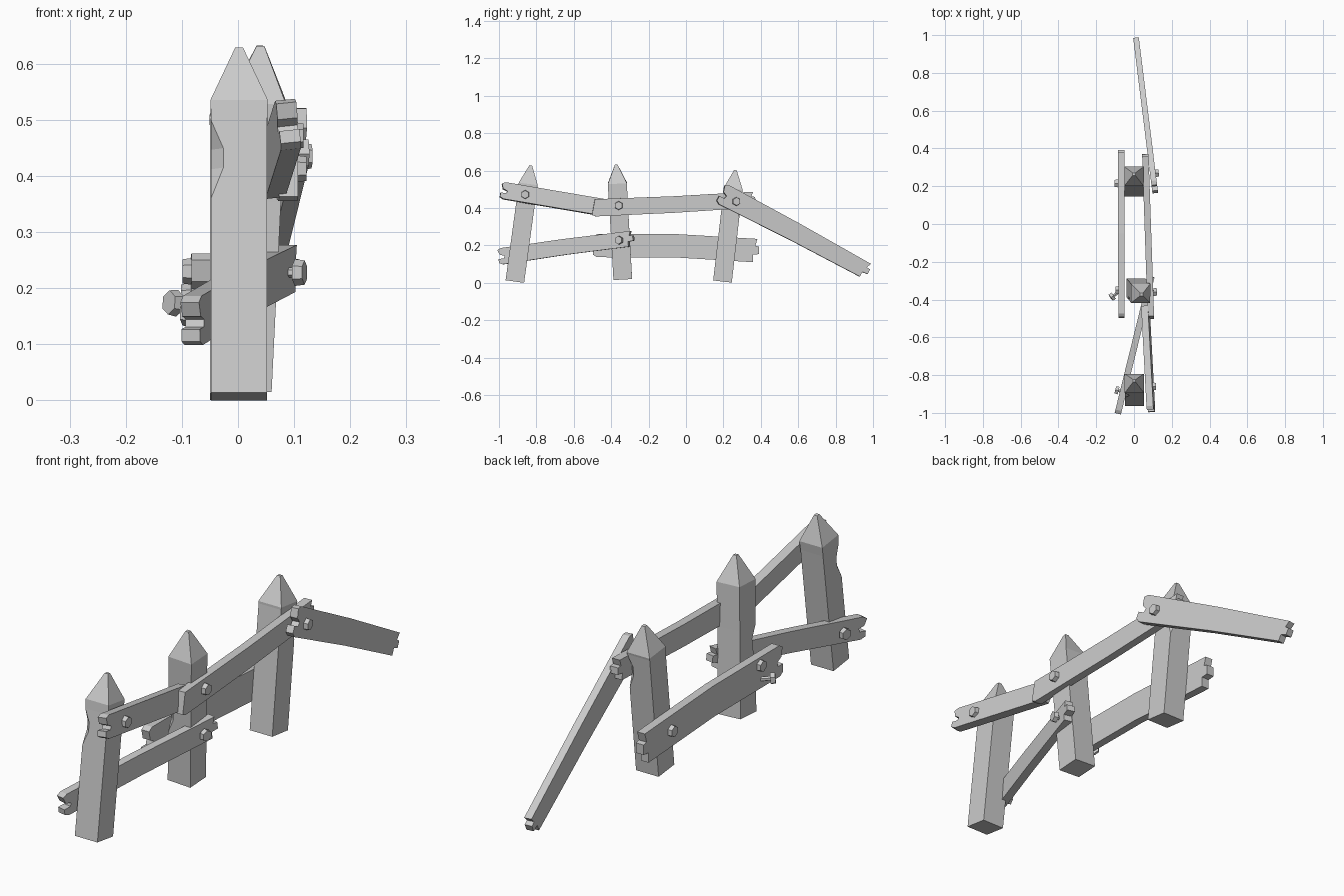
import bpy, bmesh
from math import radians
from mathutils import Vector, Matrix

cube = bpy.data.objects.get("Cube")
if cube:
    bpy.data.objects.remove(cube)

grey = bpy.data.materials.new("weathered grey")
grey.use_nodes = True
GREY = (0.6, 0.6, 0.6, 1)
grey.diffuse_color = GREY
grey.node_tree.nodes["Principled BSDF"].inputs["Base Color"].default_value = GREY


def finish(name, bm):
    bmesh.ops.recalc_face_normals(bm, faces=bm.faces)
    mesh = bpy.data.meshes.new(name)
    bm.to_mesh(mesh)
    bm.free()
    mesh.materials.append(grey)
    obj = bpy.data.objects.new(name, mesh)
    bpy.context.collection.objects.link(obj)
    return obj


def post(name, foot, tip, chip_corner, chip_z):
    """Leaning square post with a blunt point and one chipped corner."""
    foot, tip = Vector(foot), Vector(tip)
    axis = tip - foot
    height = axis.length
    levels = [(0, .05, 0), (chip_z - .07, .05, 0), (chip_z - .015, .05, .022),
              (chip_z + .02, .05, .022), (chip_z + .07, .05, 0),
              (height - .1, .051, 0), (height, .007, 0)]
    bm = bmesh.new()
    rings = []
    for z, r, chip in levels:
        ring = []
        for i, (sx, sy) in enumerate([(-1, -1), (1, -1), (1, 1), (-1, 1)]):
            if i == chip_corner:
                # the chipped corner is kept as two points so the cut is a facet
                a, b = (sx * (r - chip), sy * r), (sx * r, sy * (r - chip))
                pair = (b, a) if sx == sy else (a, b)
                ring += [bm.verts.new((*p, z)) for p in pair]
            else:
                ring.append(bm.verts.new((sx * r, sy * r, z)))
        rings.append(ring)
    for low, high in zip(rings, rings[1:]):
        for i in range(5):
            j = (i + 1) % 5
            bm.faces.new((low[i], low[j], high[j], high[i]))
    bm.faces.new(rings[0])
    bm.faces.new(rings[-1])
    bmesh.ops.remove_doubles(bm, verts=bm.verts, dist=.0005)
    # Lean the post without spinning it
    rot = Vector((0, 0, 1)).rotation_difference(axis).to_matrix().to_4x4()
    bm.transform(Matrix.Translation(foot) @ rot)
    return finish(name, bm)


def rail(name, start, end, h0, h1, thick, bow=0, roll=0, broken=(1, 1)):
    """Plank between two points, bowed in the middle, with splintered ends."""
    start, end = Vector(start), Vector(end)
    along = (end - start).normalized()
    side = along.cross(Vector((0, 0, 1))).normalized()
    side = Matrix.Rotation(radians(roll), 3, along) @ side
    up = side.cross(along)
    length = (end - start).length
    a, b = h0 / 2, h1 / 2
    m = (a + b) / 2
    outline = [(0, -a * .8), (.02, -a), (length / 2, bow - m), (length - .03, -b)]
    if broken[1]:
        outline += [(length - .03, -b * .35), (length, -b * .3),
                    (length, b * .35), (length - .02, b * .4)]
    outline += [(length - .01, b), (length / 2, bow + m), (.02, a)]
    if broken[0]:
        outline += [(0, a * .8), (.01, a * .2), (.035, 0), (.03, -a * .3),
                    (0, -a * .3)]
    bm = bmesh.new()
    face = bm.faces.new([bm.verts.new(start + along * u + up * v - side * thick / 2)
                         for u, v in outline])
    grown = bmesh.ops.extrude_face_region(bm, geom=[face])["geom"]
    bmesh.ops.translate(bm, vec=side * thick,
                        verts=[g for g in grown if isinstance(g, bmesh.types.BMVert)])
    return finish(name, bm)


def bolt(name, centre, direction, radius=.024, shank=.03):
    """Hexagonal head on a short shank."""
    bm = bmesh.new()
    for r, depth, shift in ((radius, .018, 0), (radius * .4, shank, -shank / 2)):
        bmesh.ops.create_cone(bm, cap_ends=True, segments=6, radius1=r, radius2=r * .9,
                              depth=depth, matrix=Matrix.Translation((0, 0, shift)))
    rot = Vector(direction).to_track_quat('Z', 'Y').to_matrix().to_4x4()
    bm.transform(Matrix.Translation(centre) @ rot)
    return finish(name, bm)


# Posts
post("front_post", (.002, -.915, .007), (.002, -.83, .628), 0, .42)
post("middle_post", (.01, -.338, .02), (.04, -.373, .632), 0, .27)
post("back_post", (0, .195, .007), (0, .264, .602), 2, .42)

# Rails
rail("upper_front_rail", (.09, -.99, .495), (.06, -.43, .4), .09, .09, .036, roll=-6,
     broken=(1, 0))
rail("upper_middle_rail", (.09, -.505, .4), (.06, .37, .445), .092, .085, .034,
     bow=-.004, broken=(0, 1))
rail("lower_front_rail", (-.085, -1, .14), (.092, -.28, .238), .088, .082, .034, bow=.004)
rail("lower_back_rail", (-.066, -.495, .2), (-.068, .39, .172), .125, .125, .034, bow=.012)
rail("fallen_rail", (.11, .185, .48), (.012, .975, .058), .115, .088, .03, bow=.004)

# Bolts
for name, centre, direction in [
        ("upper_front_bolt", (.108, -.86, .472), (1, 0, 0)),
        ("upper_middle_bolt", (.113, -.36, .413), (1, 0, 0)),
        ("lower_middle_bolt", (.11, -.36, .228), (1, -.25, 0)),
        ("fallen_rail_bolt", (.122, .27, .435), (1, .12, 0)),
        ("lower_front_bolt", (-.09, -.88, .155), (-1, .25, 0)),
        ("lower_back_bolt", (-.093, .215, .185), (-1, 0, 0)),
        ("lower_centre_bolt", (-.09, -.35, .23), (-1, 0, 0))]:
    bolt(name, centre, direction)
bolt("loose_bolt", (-.116, -.385, .174), (-1, -.7, .1), shank=.07)
